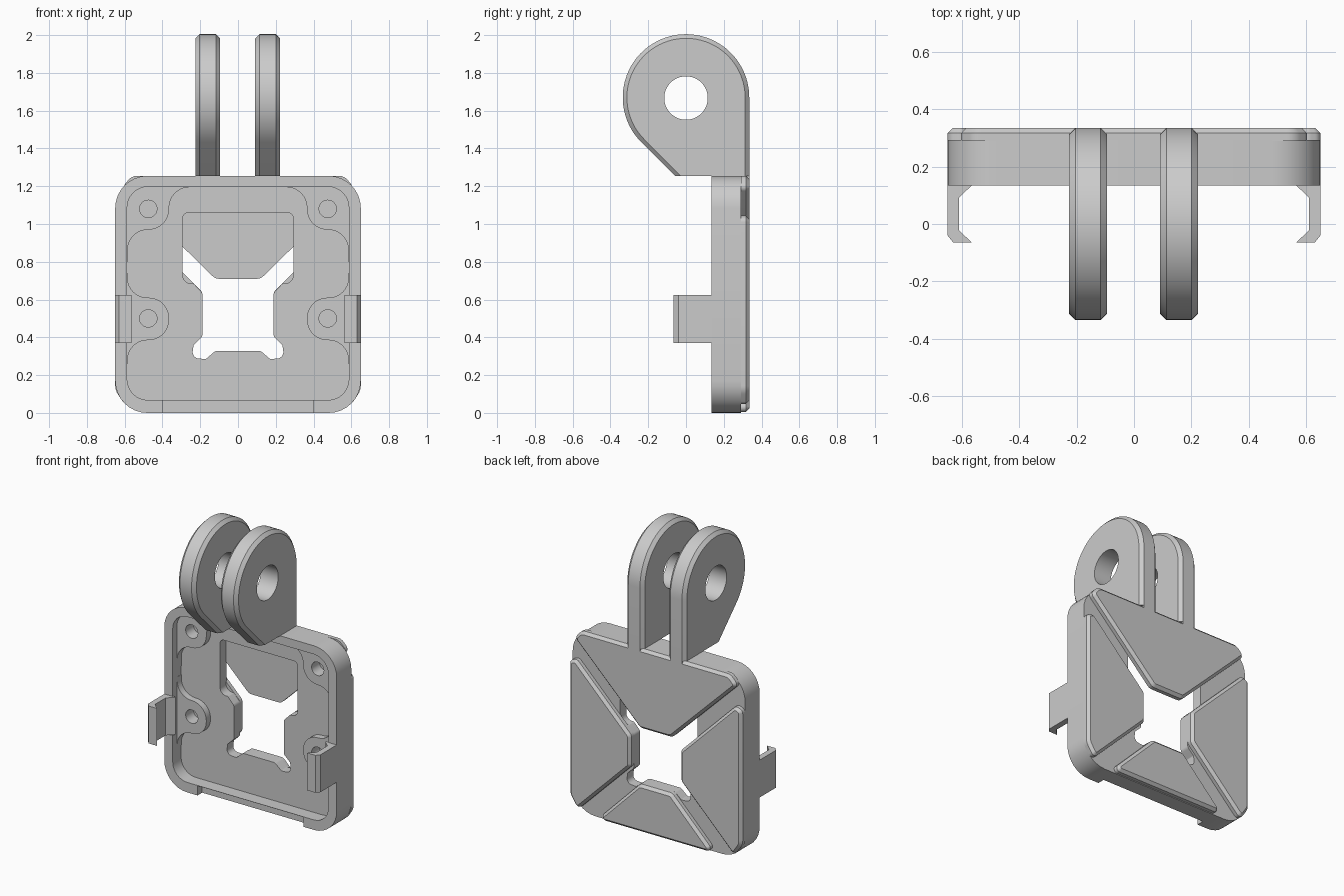
import bpy, bmesh, math
from mathutils import Vector

if "Cube" in bpy.data.objects:
    bpy.data.objects.remove(bpy.data.objects["Cube"], do_unlink=True)

grey = bpy.data.materials.new("plain_grey")
grey.use_nodes = True
GREY = (0.6, 0.6, 0.6, 1)
grey.diffuse_color = GREY
grey.node_tree.nodes["Principled BSDF"].inputs["Base Color"].default_value = GREY


def rounded(points, steps=8):
    """Polygon outline from (a, b, radius) corners."""
    out = []
    n = len(points)
    for i, p in enumerate(points):
        c = Vector(p[:2])
        r = p[2] if len(p) > 2 else 0
        if r == 0:
            out.append(c)
            continue
        u = (Vector(points[i - 1][:2]) - c).normalized()
        v = (Vector(points[(i + 1) % n][:2]) - c).normalized()
        half = u.angle(v) / 2
        mid = c + (u + v).normalized() * (r / math.sin(half))
        start = c + u * (r / math.tan(half)) - mid
        sweep = start.angle_signed(c + v * (r / math.tan(half)) - mid)
        for k in range(steps + 1):
            a = -sweep * k / steps
            out.append(mid + Vector((start.x * math.cos(a) - start.y * math.sin(a),
                                     start.x * math.sin(a) + start.y * math.cos(a))))
    return out


def inset(loop, d):
    """Shrink a closed outline by d, for chamfers."""
    n = len(loop)
    area = sum(loop[i - 1].cross(loop[i]) for i in range(n))
    s = 1 if area > 0 else -1
    out = []
    for i, p in enumerate(loop):
        e = (p - loop[i - 1]).normalized()
        f = (loop[(i + 1) % n] - p).normalized()
        n1, n2 = Vector((-e.y, e.x)) * s, Vector((-f.y, f.x)) * s
        out.append(p + (n1 + n2) * (d / (1 + n1.dot(n2))))
    return out


def loft(name, rings, axis):
    """Join (outline, position) rings along an axis and cap the ends."""
    place = {"x": lambda p, t: (t, p.x, p.y),
             "y": lambda p, t: (p.x, t, p.y),
             "z": lambda p, t: (p.x, p.y, t)}[axis]
    bm = bmesh.new()
    loops = [[bm.verts.new(place(p, t)) for p in ring] for ring, t in rings]
    n = len(loops[0])
    for a, b in zip(loops, loops[1:]):
        for i in range(n):
            bm.faces.new((a[i - 1], a[i], b[i], b[i - 1]))
    bm.faces.new(loops[0])
    bm.faces.new(loops[-1])
    bmesh.ops.recalc_face_normals(bm, faces=bm.faces)
    mesh = bpy.data.meshes.new(name)
    bm.to_mesh(mesh)
    bm.free()
    mesh.materials.append(grey)
    ob = bpy.data.objects.new(name, mesh)
    bpy.context.collection.objects.link(ob)
    return ob


def prism(name, outline, lo, hi, axis="y"):
    return loft(name, [(outline, lo), (outline, hi)], axis)


def combine(ob, tool, op="DIFFERENCE"):
    tool.hide_render = True
    mod = ob.modifiers.new("cut", "BOOLEAN")
    mod.operation, mod.solver, mod.object = op, "EXACT", tool
    bpy.context.view_layer.objects.active = ob
    bpy.ops.object.modifier_apply(modifier=mod.name)
    bpy.data.objects.remove(tool, do_unlink=True)


def circle(a, b, r, n=32):
    return [Vector((a + r * math.cos(2 * math.pi * i / n),
                    b + r * math.sin(2 * math.pi * i / n))) for i in range(n)]


def box(x, z0, z1, r):
    return rounded([(-x, z0, r), (x, z0, r), (x, z1, r), (-x, z1, r)])


def flip(points, s):
    return [(s * p[0], *p[1:]) for p in points]


def mirrored(points):
    return points + flip(points[::-1], -1)


FRONT, FLOOR, BACK, FACE = 0.135, 0.225, 0.292, 0.335
CH = 0.018

# Frame: rounded tray with a stepped opening and a notch in the lower rim
frame = prism("frame", box(0.65, 0, 1.255, 0.17), FRONT, BACK)
combine(frame, prism("recess", box(0.587, 0.068, 1.197, 0.11), 0, FLOOR))

upper_boss = [(0.592, 0.8), (0.585, 0.8), (0.585, 0.97, 0.108), (0.365, 0.97, 0.108),
              (0.365, 1.195, 0.108), (0.2, 1.195), (0.2, 1.205), (0.55, 1.205), (0.592, 1.15)]
lower_boss = [(0.595, 0.74), (0.585, 0.74), (0.585, 0.61, 0.105), (0.365, 0.61, 0.108),
              (0.365, 0.385, 0.108), (0.585, 0.385, 0.105), (0.585, 0.26), (0.595, 0.26)]
for s in (-1, 1):
    for outline, z in ((upper_boss, 1.08), (lower_boss, 0.5)):
        combine(frame, prism("boss", rounded(flip(outline, s)), 0.18, 0.24), "UNION")
        combine(frame, prism("screw_hole", circle(s * 0.475, z, 0.046), 0, 0.265))

opening = [(0.293, 1.06, 0.03), (0.293, 0.685, 0.045), (0.235, 0.685, 0.01),
           (0.188, 0.635, 0.03), (0.188, 0.405, 0.03), (0.235, 0.36, 0.01),
           (0.245, 0.29, 0.035), (0.17, 0.285, 0.015), (0.12, 0.328, 0.03)]
combine(frame, prism("opening", rounded(mirrored(opening)), 0, 0.5))
combine(frame, prism("rim_notch", rounded([(-0.4, -0.1), (0.4, -0.1), (0.4, 0.066), (-0.4, 0.066)]),
                     0, 0.185))
parts = [frame]

# Raised back plates with chamfered rims
top_plate = mirrored([(0.12, 0.71, 0.05), (0.615, 1.195, 0.03), (0.56, 1.255, 0.06)])
bottom_plate = mirrored([(0.12, 0.328, 0.04), (0.44, 0.005, 0.025)])
side_plate = [(0.188, 0.64, 0.04), (0.6, 1.05, 0.03), (0.65, 1.03, 0.03),
              (0.65, 0.12, 0.08), (0.59, 0.03, 0.03), (0.188, 0.43, 0.04)]
for name, pts in (("top_back_plate", top_plate), ("bottom_back_plate", bottom_plate),
                  ("left_back_plate", side_plate), ("right_back_plate", flip(side_plate, -1))):
    o = rounded(pts)
    parts.append(loft(name, [(o, BACK - 0.002), (o, FACE - CH), (inset(o, CH), FACE)], "y"))

# Side clips
clip = [(0.65, 0.14), (0.65, -0.04), (0.63, -0.065), (0.565, -0.065),
        (0.61, -0.022), (0.61, 0.092), (0.565, 0.135), (0.575, 0.14)]
for name, s in (("left_clip", 1), ("right_clip", -1)):
    parts.append(prism(name, rounded(flip(clip, s)), 0.37, 0.625, "z"))


# Hinge fingers with chamfered rims and a pin hole
def finger_outline(r, n=48, cz=1.67, base=1.255):
    arc = [Vector((r * math.cos(a), cz + r * math.sin(a)))
           for a in (1.25 * math.pi * i / n for i in range(n + 1))]
    return arc + [Vector((cz - base - r * math.sqrt(2), base)), Vector((r, base))]


big, small = finger_outline(FACE), finger_outline(FACE - 0.022)
for name, x in (("left_finger", 0.157), ("right_finger", -0.16)):
    h = 0.066
    finger = loft(name, [(small, x - h), (big, x - h + 0.022),
                         (big, x + h - 0.022), (small, x + h)], "x")
    combine(finger, prism("pin_hole", circle(0, 1.667, 0.115, 48), x - 0.2, x + 0.2, "x"))
    # Root strip carrying the finger flush into the top plate
    parts += [finger, prism(name + "_root", rounded([(x - 0.044, 1.2), (x + 0.044, 1.2),
                                                     (x + 0.044, 1.256), (x - 0.044, 1.256)]),
                            BACK, FACE)]

# Smooth the rounded walls while keeping edges crisp
bpy.ops.object.select_all(action="DESELECT")
for ob in parts:
    ob.select_set(True)
bpy.context.view_layer.objects.active = frame
bpy.ops.object.shade_smooth_by_angle(angle=math.radians(25))
